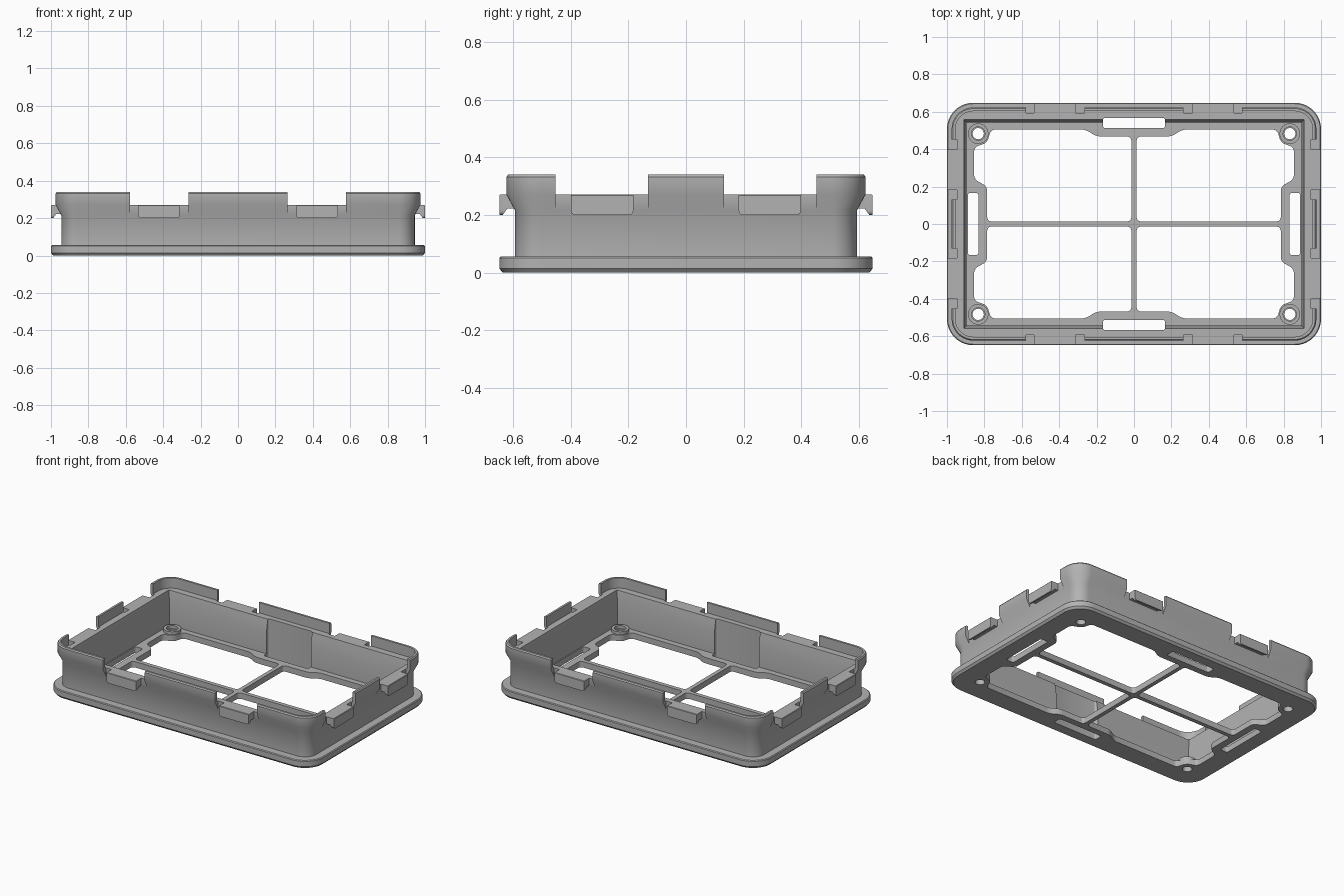
import bpy, bmesh, math

if "Cube" in bpy.data.objects:
    bpy.data.objects.remove(bpy.data.objects["Cube"], do_unlink=True)

HX, HY = 1.0, 0.648          # half length and half width
RIM, FLOOR = 0.27, 0.04      # heights of the inner rim and tray floor

grey = bpy.data.materials.new("grey plastic")
grey.use_nodes = True
grey.diffuse_color = (0.45, 0.45, 0.45, 1)
grey.node_tree.nodes["Principled BSDF"].inputs["Base Color"].default_value = (0.45, 0.45, 0.45, 1)


def make_object(name, bm):
    bmesh.ops.recalc_face_normals(bm, faces=bm.faces)
    mesh = bpy.data.meshes.new(name)
    bm.to_mesh(mesh)
    bm.free()
    mesh.materials.append(grey)
    obj = bpy.data.objects.new(name, mesh)
    bpy.context.collection.objects.link(obj)
    return obj


def rounded_rect(inset, radius, segments):
    """Outline set in from the outer size, with rounded corners."""
    points = []
    for k, (sx, sy) in enumerate([(1, 1), (-1, 1), (-1, -1), (1, -1)]):
        cx, cy = sx * (HX - inset - radius), sy * (HY - inset - radius)
        for i in range(segments + 1):
            a = (k + i / max(segments, 1)) * math.pi / 2
            points.append((cx + radius * math.cos(a), cy + radius * math.sin(a)))
    return points


def loft(name, levels, segments=10):
    """Solid through outlines given as (inset, radius, height)."""
    bm = bmesh.new()
    rings = [[bm.verts.new((x, y, z)) for x, y in rounded_rect(d, r, segments)]
             for d, r, z in levels]
    for low, high in zip(rings, rings[1:]):
        n = len(low)
        for i in range(n):
            j = (i + 1) % n
            bm.faces.new((low[i], low[j], high[j], high[i]))
    bm.faces.new(rings[0])
    bm.faces.new(rings[-1])
    return make_object(name, bm)


def prism(name, outline, z0, z1, bevel=0.0):
    """Upright prism with optionally rounded vertical edges."""
    bm = bmesh.new()
    low = [bm.verts.new((x, y, z0)) for x, y in outline]
    high = [bm.verts.new((x, y, z1)) for x, y in outline]
    n = len(low)
    bm.faces.new(low)
    bm.faces.new(high)
    upright = []
    for i in range(n):
        j = (i + 1) % n
        bm.faces.new((low[i], low[j], high[j], high[i]))
        upright.append(bm.edges.get((low[i], high[i])))
    if bevel:
        bmesh.ops.bevel(bm, geom=upright, offset=bevel, segments=4,
                        profile=0.5, affect='EDGES', clamp_overlap=True)
    return make_object(name, bm)


def rect(x0, x1, y0, y1):
    return [(x0, y0), (x1, y0), (x1, y1), (x0, y1)]


def circle(x, y, r, n=24):
    return [(x + r * math.cos(2 * math.pi * i / n), y + r * math.sin(2 * math.pi * i / n))
            for i in range(n)]


def smooth(obj):
    bpy.ops.object.select_all(action='DESELECT')
    obj.select_set(True)
    bpy.context.view_layer.objects.active = obj
    bpy.ops.object.shade_smooth_by_angle(angle=math.radians(30))


def cut(obj, cutters):
    """Subtract the cutters from the object, then remove them."""
    for c in cutters:
        c.hide_render = True
        m = obj.modifiers.new(c.name, 'BOOLEAN')
        m.operation, m.solver, m.object = 'DIFFERENCE', 'EXACT', c
    bpy.context.view_layer.update()
    evaluated = obj.evaluated_get(bpy.context.evaluated_depsgraph_get())
    mesh = bpy.data.meshes.new_from_object(evaluated)
    obj.modifiers.clear()
    obj.data = mesh
    for c in cutters:
        bpy.data.objects.remove(c, do_unlink=True)


# Body: flange, wall, outward flare and lip
body = loft("frame_body", [
    (0.012, 0.128, 0), (0, 0.14, 0.014), (0, 0.14, 0.05), (0.005, 0.135, 0.055),
    (0.055, 0.085, 0.055), (0.055, 0.085, 0.215), (0.025, 0.115, RIM),
    (0.025, 0.115, 0.332), (0.031, 0.109, 0.34)])

# Tray cavity and the space inside the lip
cutters = [
    loft("cavity", [(0.105, 0, FLOOR), (0.105, 0, 0.18), (0.09, 0, RIM), (0.09, 0, 0.5)], 0),
    loft("lip_space", [(0.045, 0.095, RIM), (0.045, 0.095, 0.5)])]

# Four floor windows, leaving crossing ribs and corner pads
window = [(0.014, 0.014), (0.785, 0.014), (0.785, 0.2), (0.855, 0.24), (0.855, 0.41),
          (0.785, 0.435), (0.765, 0.505), (0.26, 0.505), (0.2, 0.468), (0.014, 0.468)]
SIGNS = [(1, 1), (-1, 1), (-1, -1), (1, -1)]
for sx, sy in SIGNS:
    cutters.append(prism("window", [(sx * x, sy * y) for x, y in window], -0.1, 0.15, 0.022))
    cutters.append(prism("screw_hole", circle(sx * 0.833, sy * 0.483, 0.03), -0.1, 0.15))

# Edge slots; the long-side ones also recess the wall
for s in (1, -1):
    cutters.append(prism("long_slot", rect(-0.167, 0.167, *sorted((s * 0.512, s * 0.568))),
                         -0.1, 0.5, 0.014))
    cutters.append(prism("end_slot", rect(*sorted((s * 0.832, s * 0.888)), -0.167, 0.167),
                         -0.1, 0.5, 0.014))

# Gaps in the lip and flare around each clip
for s in (1, -1):
    for t in (1, -1):
        a, b = sorted((t * 0.265, t * 0.578))
        y0, y1 = sorted((s * (HY - 0.0545), s * 0.8))
        cutters.append(prism("long_gap", rect(a, b, y0, y1), 0.2, 0.5))
        a, b = sorted((t * 0.132, t * 0.453))
        x0, x1 = sorted((s * (HX - 0.0545), s * 1.2))
        cutters.append(prism("end_gap", rect(x0, x1, a, b), 0.2, 0.5))
cut(body, cutters)
smooth(body)

# Screw bosses at the floor corners
for sx, sy in SIGNS:
    x, y = sx * 0.833, sy * 0.483
    boss = prism("screw_boss", circle(x, y, 0.055), FLOOR - 0.01, FLOOR + 0.02)
    cut(boss, [prism("boss_hole", circle(x, y, 0.036), 0, 0.2)])
    smooth(boss)


def clip(name, centre, width, half, side, along_x):
    """Hooked clip: a shelf from the rim with a downturned outer edge."""
    profile = [(0.058, RIM), (0.003, RIM), (0, RIM - 0.003), (0, 0.2),
               (0.012, 0.2), (0.028, 0.222), (0.058, 0.222)]
    bm = bmesh.new()
    ends = []
    for t in (-1, 1):
        u = centre + t * width / 2
        ends.append([bm.verts.new((u, side * (half - d), z) if along_x else
                                  (side * (half - d), u, z)) for d, z in profile])
    a, b = ends
    bm.faces.new(a)
    bm.faces.new(b)
    for i in range(len(a)):
        j = (i + 1) % len(a)
        bm.faces.new((a[i], a[j], b[j], b[i]))
    # round the lower corners of the hook
    corners = [bm.edges.get((e[3], e[4])) for e in ends]
    bmesh.ops.bevel(bm, geom=corners, offset=0.014, segments=4, profile=0.5, affect='EDGES')
    smooth(make_object(name, bm))


for s in (1, -1):
    for t in (1, -1):
        clip("long_side_clip", t * 0.423, 0.222, HY, s, True)
        clip("end_clip", t * 0.291, 0.216, HX, s, False)
